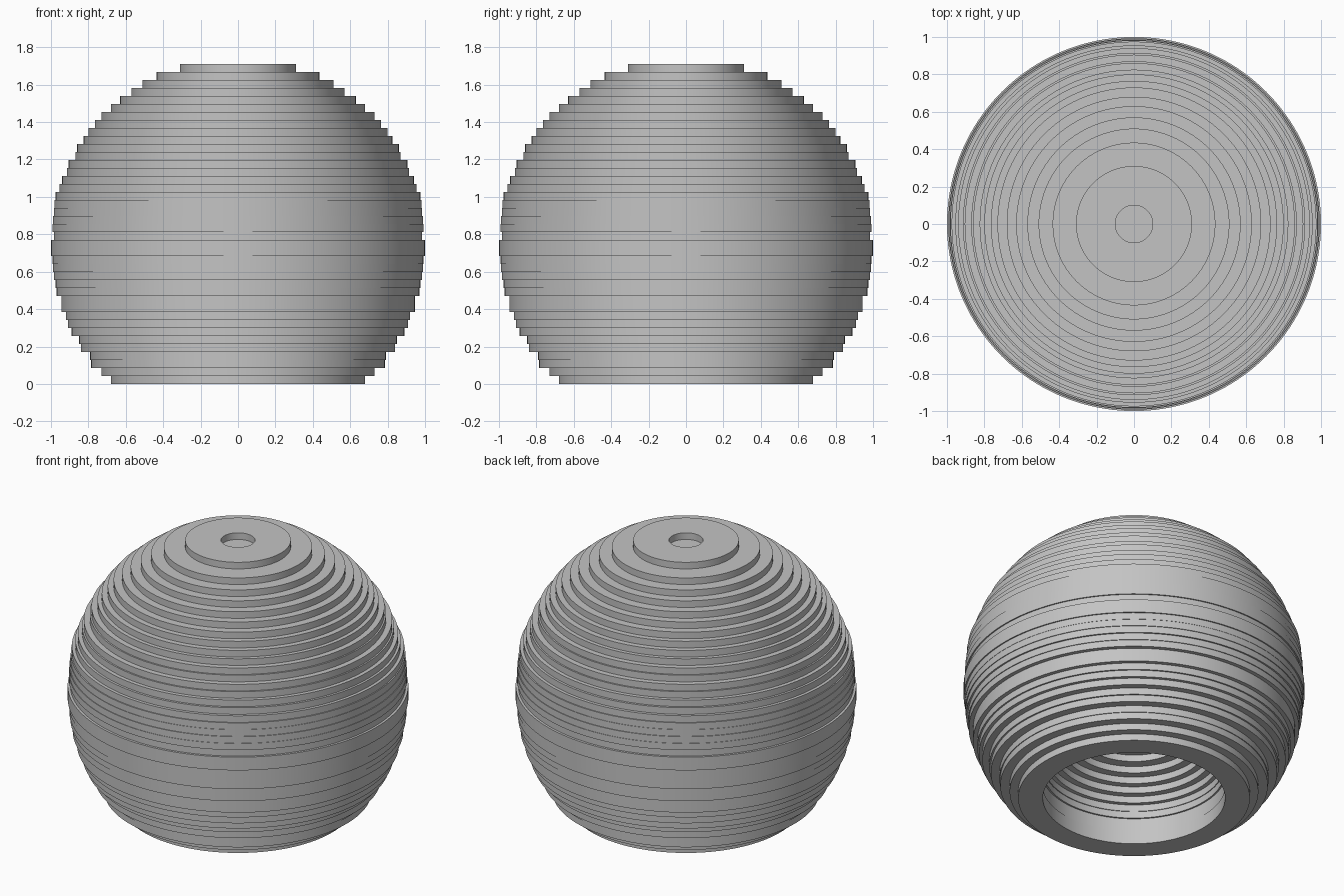
import bpy
import bmesh
import math

if "Cube" in bpy.data.objects:
    bpy.data.objects.remove(bpy.data.objects["Cube"], do_unlink=True)

LAYERS = 40
HEIGHT = 1.71
THICKNESS = HEIGHT / LAYERS
SEGMENTS = 160

# Outer radius of each stacked layer, from the bottom up
OUTER = [.68, .73, .785, .79, .84, .85, .89, .91, .92, .945,
         .945, .97, .975, .985, .99, .992, 1, 1, .985, .993,
         .99, .985, .982, .975, .955, .94, .915, .905, .87, .86,
         .825, .8, .765, .73, .68, .63, .57, .51, .435, .31]

# Radius of the domed hollow, open at the bottom
HOLLOW = [.535, .535, .54, .54, .53, .525, .5, .46, .42, .37, .31, .24, .13]
TOP_HOLE = .1


def staircase(radii, start=0):
    """Stepped profile for a run of layers, going upwards."""
    points = []
    for i, radius in enumerate(radii, start):
        points += [(radius, i * THICKNESS), (radius, (i + 1) * THICKNESS)]
    return points


def lathe(name, profile, material):
    """Revolve a profile of (radius, height) points around the z axis."""
    bm = bmesh.new()
    points = [p for i, p in enumerate(profile) if i == 0 or p != profile[i - 1]]
    verts = [bm.verts.new((r, 0, z)) for r, z in points]
    edges = [bm.edges.new(pair) for pair in zip(verts, verts[1:])]
    bmesh.ops.spin(bm, geom=verts + edges, cent=(0, 0, 0), axis=(0, 0, 1),
                   angle=math.tau, steps=SEGMENTS, use_merge=False)
    bmesh.ops.remove_doubles(bm, verts=bm.verts[:], dist=1e-5)
    bmesh.ops.recalc_face_normals(bm, faces=bm.faces[:])
    mesh = bpy.data.meshes.new(name)
    bm.to_mesh(mesh)
    bm.free()
    obj = bpy.data.objects.new(name, mesh)
    bpy.context.collection.objects.link(obj)
    mesh.materials.append(material)
    bpy.ops.object.select_all(action='DESELECT')
    obj.select_set(True)
    bpy.context.view_layer.objects.active = obj
    bpy.ops.object.shade_smooth_by_angle(angle=math.radians(30))
    return obj


# Plain grey material
grey = bpy.data.materials.new("plain_grey")
grey.use_nodes = True
color = (.55, .55, .55, 1)
grey.diffuse_color = color
grey.node_tree.nodes["Principled BSDF"].inputs["Base Color"].default_value = color

# Closed profile: hollow ceiling, hollow wall, outer steps, shallow top hole
ceiling = (0, len(HOLLOW) * THICKNESS)
hole_floor = HEIGHT - THICKNESS
profile = [ceiling] + staircase(HOLLOW)[::-1] + staircase(OUTER)
profile += [(TOP_HOLE, HEIGHT), (TOP_HOLE, hole_floor), (0, hole_floor)]
lathe("layered_globe", profile, grey)
